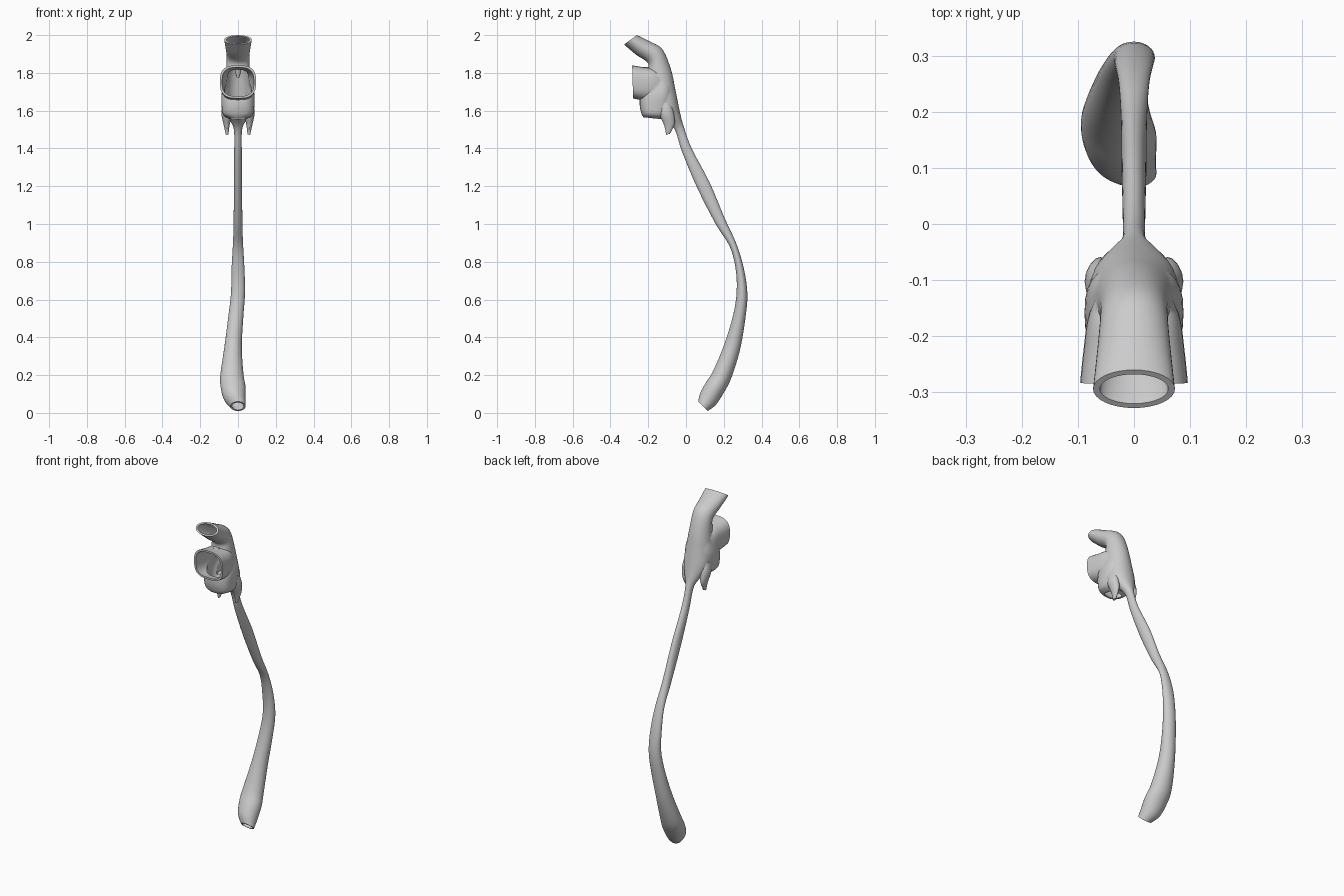
import bpy, bmesh, math
from mathutils import Vector

if "Cube" in bpy.data.objects:
    bpy.data.objects.remove(bpy.data.objects["Cube"])

grey = bpy.data.materials.new("light_grey")
grey.diffuse_color = (0.6, 0.6, 0.6, 1)
grey.use_nodes = True
grey.node_tree.nodes["Principled BSDF"].inputs["Base Color"].default_value = grey.diffuse_color


def smooth_path(rows, sub):
    """Catmull-Rom through rows of numbers."""
    vs = [Vector(r) for r in rows]
    out = []
    for i in range(len(vs) - 1):
        a, b, c, d = vs[max(i - 1, 0)], vs[i], vs[i + 1], vs[min(i + 2, len(vs) - 1)]
        for k in range(sub):
            t = k / sub
            out.append(0.5 * (2 * b + (c - a) * t + (2 * a - 5 * b + 4 * c - d) * t * t
                              + (3 * b - a - 3 * c + d) * t ** 3))
    return out + [vs[-1]]


def loft(name, rows, sub=4, n=32, power=1.0, wall=0.0, extend=(0, 0)):
    """Rows: front y, front z, back y, back z, x centre, half width.
    wall shrinks each ring; extend lengthens the first and last end."""
    rings = []
    for r in smooth_path(rows, sub):
        f, b = Vector((0, r[0], r[1])), Vector((0, r[2], r[3]))
        c = (f + b) / 2 + Vector((r[4], 0, 0))
        rings.append([c, max(r[5] - wall, 0.004), (b - f).normalized() * max((b - f).length / 2 - wall, 0.004)])
    for end, nxt, e in ((0, 1, extend[0]), (-1, -2, extend[1])):
        if e:
            rings[end][0] = rings[end][0] + (rings[end][0] - rings[nxt][0]).normalized() * e
    bm = bmesh.new()
    loops = []
    for c, hw, d in rings:
        loop = []
        for i in range(n):
            a = 2 * math.pi * i / n
            u, v = math.cos(a), math.sin(a)
            u, v = (math.copysign(abs(q) ** power, q) for q in (u, v))
            loop.append(bm.verts.new(c + Vector((hw * u, 0, 0)) + d * v))
        loops.append(loop)
    for p, q in zip(loops, loops[1:]):
        for i in range(n):
            j = (i + 1) % n
            bm.faces.new((p[i], p[j], q[j], q[i]))
    bm.faces.new(loops[0][::-1])
    bm.faces.new(loops[-1])
    bmesh.ops.recalc_face_normals(bm, faces=bm.faces)
    me = bpy.data.meshes.new(name)
    bm.to_mesh(me)
    bm.free()
    ob = bpy.data.objects.new(name, me)
    bpy.context.collection.objects.link(ob)
    me.materials.append(grey)
    return ob


def combine(target, other, op):
    m = target.modifiers.new("bool", "BOOLEAN")
    m.operation, m.object, m.solver = op, other, "EXACT"
    bpy.context.view_layer.objects.active = target
    bpy.ops.object.modifier_apply(modifier=m.name)
    bpy.data.objects.remove(other)


# bulb and long swallowing tube, bottom to top
gullet = [
    (.065, .06, .115, .01, 0, .04), (.075, .105, .16, .045, -.018, .057),
    (.105, .16, .205, .115, -.026, .066), (.145, .225, .24, .185, -.032, .061),
    (.205, .37, .285, .33, -.026, .046), (.25, .52, .313, .49, -.012, .04),
    (.268, .64, .325, .63, 0, .037), (.263, .76, .305, .77, 0, .034),
    (.232, .88, .265, .90, 0, .027), (.157, 1.0, .205, 1.03, 0, .023),
    (.06, 1.19, .125, 1.22, 0, .022), (-.02, 1.38, .03, 1.40, 0, .02),
    (-.055, 1.49, -.01, 1.51, 0, .022)]
# throat and nose passage
throat = [
    (-.055, 1.49, -.01, 1.51, 0, .022), (-.09, 1.54, -.027, 1.57, 0, .045),
    (-.16, 1.60, -.042, 1.64, 0, .075), (-.21, 1.70, -.058, 1.72, 0, .075),
    (-.21, 1.79, -.08, 1.82, 0, .064), (-.2, 1.85, -.125, 1.925, 0, .06),
    (-.265, 1.897, -.195, 1.968, 0, .066), (-.328, 1.95, -.26, 2.0, 0, .073)]
# mouth (lower edge, upper edge), flaring to the front
mouth = [
    (-.09, 1.68, -.10, 1.78, 0, .05), (-.16, 1.66, -.16, 1.82, 0, .08),
    (-.225, 1.655, -.225, 1.83, 0, .09), (-.28, 1.665, -.285, 1.84, 0, .096)]
# lower jaw chamber
jaw = [
    (-.225, 1.565, -.13, 1.555, 0, .05), (-.236, 1.585, -.10, 1.575, 0, .08),
    (-.245, 1.63, -.08, 1.63, 0, .087), (-.24, 1.69, -.07, 1.70, 0, .086),
    (-.21, 1.77, -.085, 1.77, 0, .065)]

body = loft("throat_and_tube", gullet + throat[1:])
combine(body, loft("mouth", mouth, power=.7), "UNION")
combine(body, loft("jaw", jaw, power=.75), "UNION")

# pointed pockets at the bottom of the throat
for s in (-1, 1):
    horn = [(-.105, 1.472, -.085, 1.478, s * .058, .007),
            (-.115, 1.52, -.06, 1.53, s * .06, .016),
            (-.14, 1.58, -.065, 1.59, s * .06, .028),
            (-.15, 1.64, -.08, 1.64, s * .055, .025)]
    combine(body, loft("pocket", horn, n=16), "UNION")

# hollow the passages so the openings show thin rims
hollow = dict(wall=.011)
combine(body, loft("nose_hollow", throat[2:], extend=(0, .03), **hollow), "DIFFERENCE")
combine(body, loft("mouth_hollow", mouth, power=.7, extend=(0, .03), **hollow), "DIFFERENCE")
combine(body, loft("jaw_hollow", jaw, power=.75, extend=(.03, 0), **hollow), "DIFFERENCE")
combine(body, loft("bulb_hollow", gullet[:7], extend=(.03, 0), **hollow), "DIFFERENCE")

# small hanging flap at the roof of the mouth
flap = [(-.21, 1.775, -.20, 1.775, 0, .006), (-.217, 1.80, -.193, 1.80, 0, .014),
        (-.225, 1.83, -.185, 1.83, 0, .02)]
loft("mouth_flap", flap, n=12)

for ob in list(bpy.data.objects):
    bpy.ops.object.select_all(action="DESELECT")
    ob.select_set(True)
    bpy.context.view_layer.objects.active = ob
    bpy.ops.object.shade_smooth_by_angle(angle=math.radians(38))
